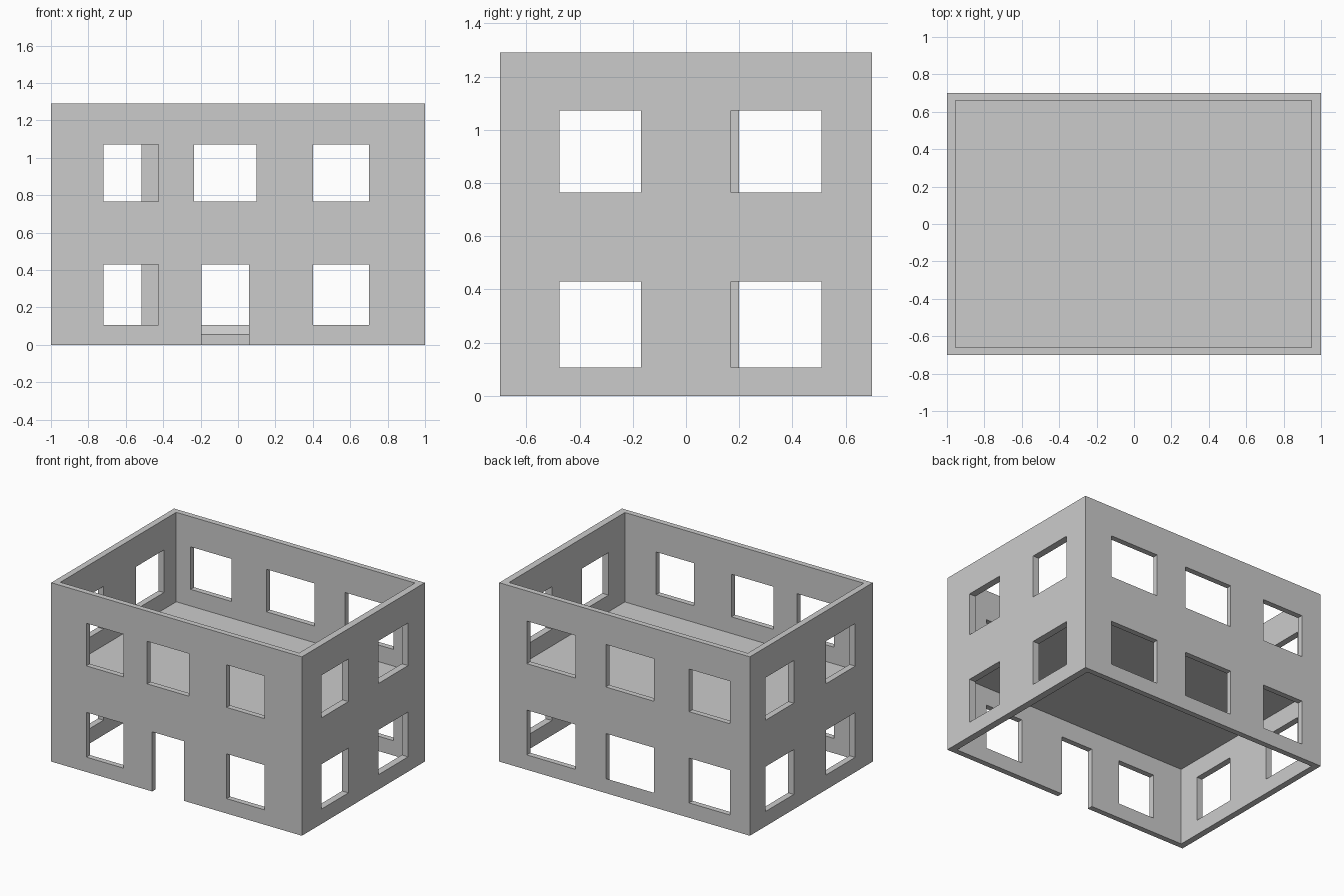
import bpy, bmesh
from mathutils import Vector

if "Cube" in bpy.data.objects:
    bpy.data.objects.remove(bpy.data.objects["Cube"])

H = 1.29
OUT = [(-1, -.7), (1, -.7), (1, .7), (-1, .7)]
INN = [(-.955, -.66), (.95, -.66), (.95, .66), (-.955, .66)]
LOW, HIGH = (.107, .43), (.765, 1.072)


def make_object(name, bm):
    bmesh.ops.recalc_face_normals(bm, faces=bm.faces)
    me = bpy.data.meshes.new(name)
    bm.to_mesh(me)
    bm.free()
    ob = bpy.data.objects.new(name, me)
    bpy.context.collection.objects.link(ob)
    return ob


def add_box(bm, x, y, z):
    vs = bmesh.ops.create_cube(bm, size=1)['verts']
    for v in vs:
        v.co = Vector([a[0] if c < 0 else a[1] for c, a in zip(v.co, (x, y, z))])
    return vs


# Hollow rectangular wall shell, open at top and bottom
bm = bmesh.new()
rings = [[bm.verts.new((x, y, z)) for x, y in r]
         for r, z in ((OUT, 0), (OUT, H), (INN, H), (INN, 0))]
for k in range(4):
    a, b = rings[k], rings[(k + 1) % 4]
    for i in range(4):
        j = (i + 1) % 4
        bm.faces.new((a[i], a[j], b[j], b[i]))
walls = make_object("walls", bm)

# Window and door cutters, wall by wall
front = [(-.72, -.425), (-.235, .10), (.40, .70)]
back = [(-.84, -.515), (-.235, .15), (.39, .78)]
right = [(-.475, -.17), (.17, .51)]
left = [(-.50, -.168), (.20, .52)]
cut = bmesh.new()
for z in (LOW, HIGH):
    for i, x in enumerate(front):
        if z is LOW and i == 1:
            add_box(cut, (-.195, .06), (-.8, -.6), (-.1, .43))  # doorway
        else:
            add_box(cut, x, (-.8, -.6), z)
    for i, x in enumerate(back):
        if z is LOW and i == 1:
            # sill slopes down towards the inside
            for v in add_box(cut, x, (.62, .74), z):
                if v.co.z < .2:
                    v.co.z = .005 if v.co.y < .7 else .155
        else:
            add_box(cut, x, (.6, .8), z)
    for y in right:
        add_box(cut, (.9, 1.1), y, z)
    for y in left:
        add_box(cut, (-1.1, -.9), y, z)
cutter = make_object("opening_cutter", cut)
cutter.hide_render = True

# Cut the openings, keep the result and remove the helper
mod = walls.modifiers.new("openings", 'BOOLEAN')
mod.operation = 'DIFFERENCE'
mod.solver = 'EXACT'
mod.object = cutter
bpy.context.view_layer.objects.active = walls
walls.select_set(True)
bpy.ops.object.modifier_apply(modifier=mod.name)
bpy.data.objects.remove(cutter)

# Upper storey floor slab
bm = bmesh.new()
add_box(bm, (-.955, .95), (-.66, .66), (.56, .645))
make_object("upper_floor", bm)
